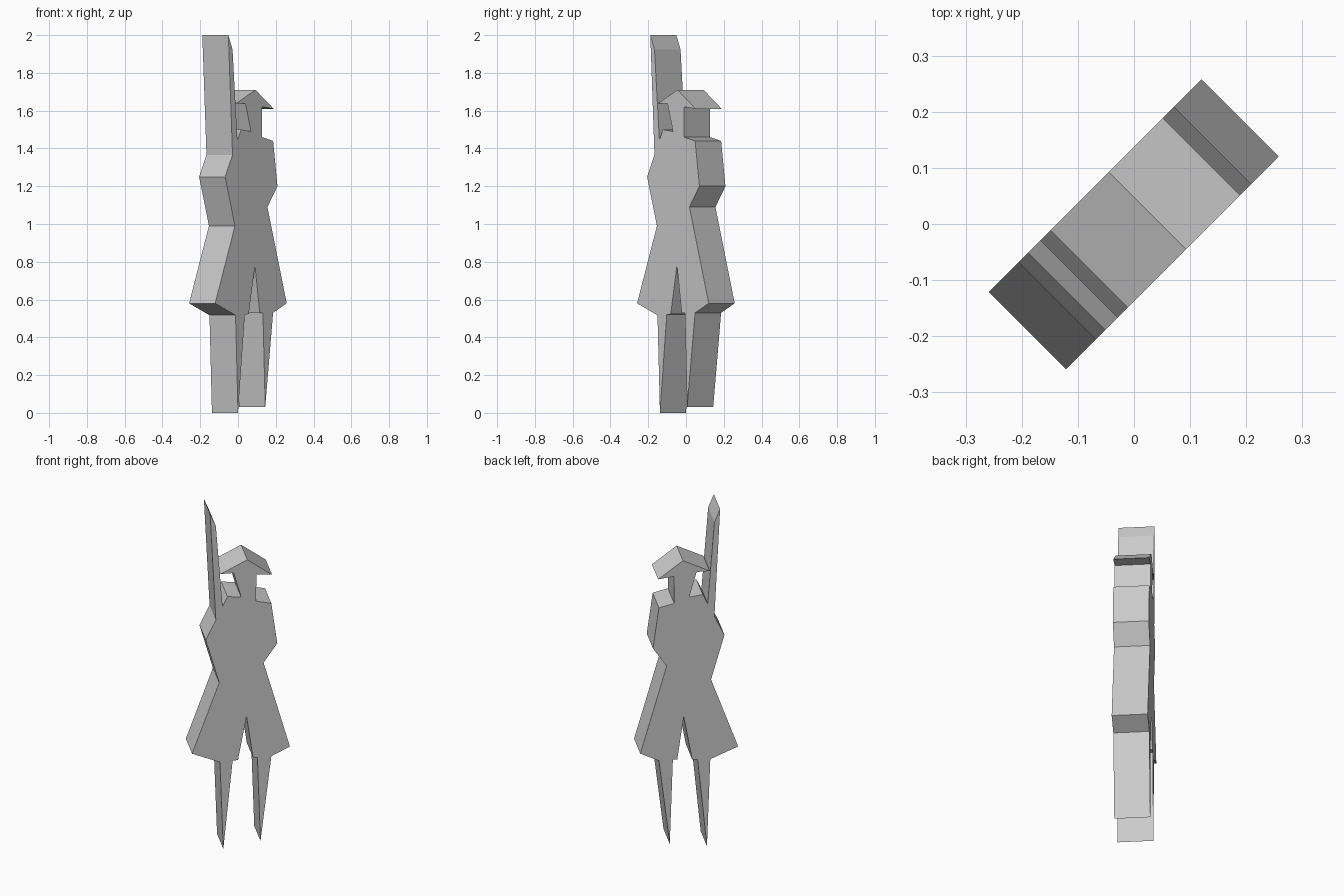
import bpy
import bmesh
import math
from mathutils import Matrix

# Remove the default cube
cube = bpy.data.objects.get("Cube")
if cube:
    bpy.data.objects.remove(cube, do_unlink=True)

DIAGONAL = math.sqrt(2)   # the slab stands turned by 45 degrees
THICKNESS = 0.195

# Outline sections, listed clockwise; widths are measured along the turned axis
raised_blade = [(-.098, 1.365), (-.12, 2), (-.098, 1.925), (-.072, 1.443)]
collar_and_neck = [(-.053, 1.5), (0, 1.49), (-.029, 1.637)]
brimmed_hat = [(-.08, 1.637), (.024, 1.71), (.12, 1.61), (.059, 1.62)]
shoulder_and_arm = [(.058, 1.46), (.117, 1.44), (.14, 1.2), (.087, 1.09)]
coat_skirt = [(.189, .58), (.117, .53)]
first_leg = [(.075, .03), (.063, .53)]
coat_slit = [(.046, .53), (.021, .78), (-.012, .523)]
second_leg = [(-.033, .52), (-.069, 0), (-.082, .517)]
coat_side = [(-.19, .58), (-.085, .99), (-.137, 1.25)]

outline = (raised_blade + collar_and_neck + brimmed_hat + shoulder_and_arm
           + coat_skirt + first_leg + coat_slit + second_leg + coat_side)


def flat_material(name, value):
    mat = bpy.data.materials.new(name)
    mat.use_nodes = True
    colour = (value, value, value, 1)
    mat.diffuse_color = colour
    for node in mat.node_tree.nodes:
        if node.type == 'BSDF_PRINCIPLED':
            node.inputs["Base Color"].default_value = colour
    return mat


def extruded_outline(name, points, depth, material):
    """Fill an outline in the xz plane, extrude it in y and turn it about z."""
    bm = bmesh.new()
    verts = [bm.verts.new((w * DIAGONAL, -depth / 2, z)) for w, z in points]
    face = bm.faces.new(verts)
    extruded = bmesh.ops.extrude_face_region(bm, geom=[face], use_keep_orig=True)
    moved = [g for g in extruded["geom"] if isinstance(g, bmesh.types.BMVert)]
    bmesh.ops.translate(bm, verts=moved, vec=(0, depth, 0))
    bmesh.ops.rotate(bm, verts=bm.verts, cent=(0, 0, 0),
                     matrix=Matrix.Rotation(math.radians(45), 3, 'Z'))
    bmesh.ops.recalc_face_normals(bm, faces=bm.faces)
    mesh = bpy.data.meshes.new(name)
    bm.to_mesh(mesh)
    bm.free()
    mesh.materials.append(material)
    obj = bpy.data.objects.new(name, mesh)
    bpy.context.collection.objects.link(obj)
    return obj


# The whole figure is one flat cut-out slab
extruded_outline("figure_cutout", outline, THICKNESS,
                 flat_material("plain grey", 0.6))
